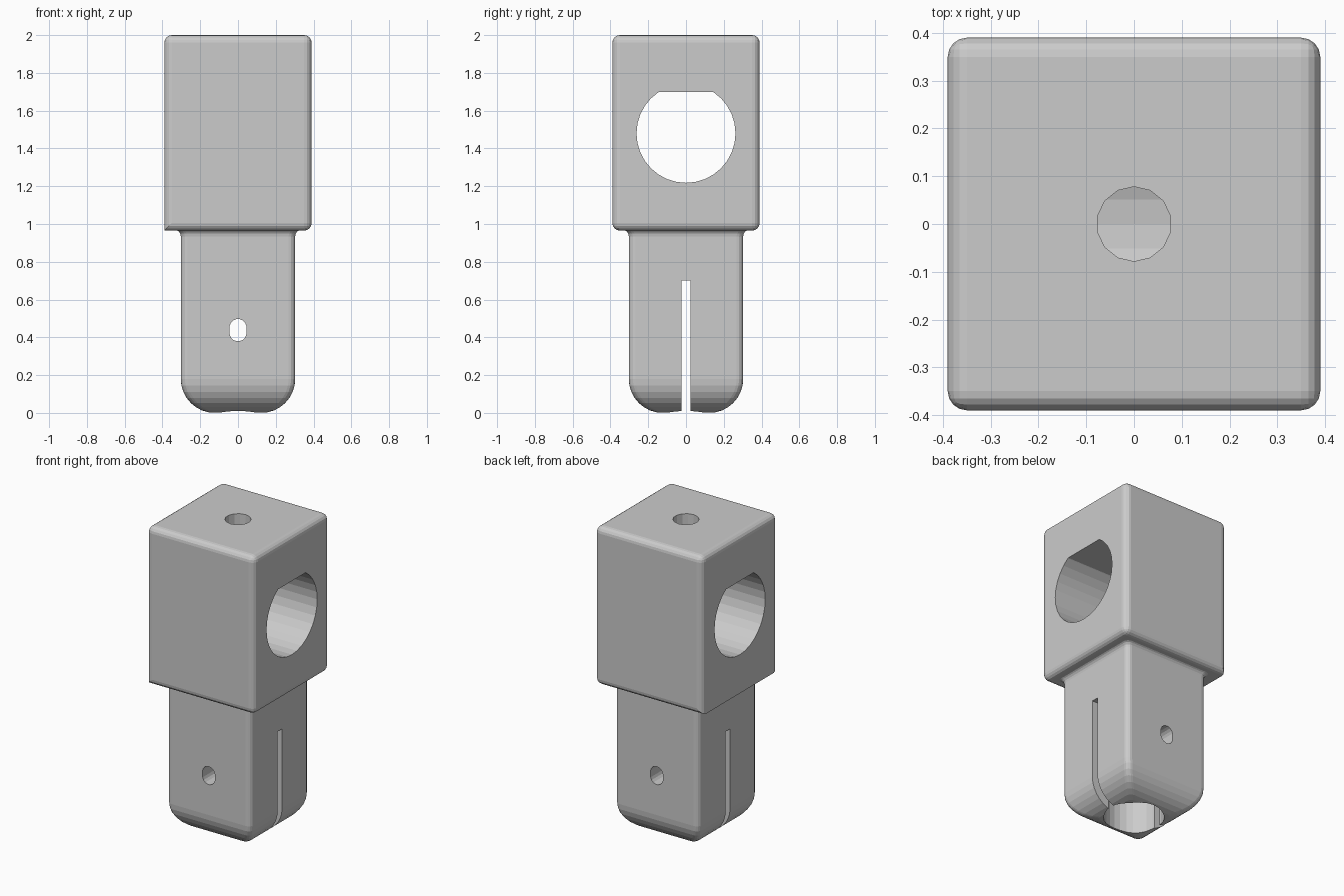
import bpy, bmesh, math

cube = bpy.data.objects.get("Cube")
if cube:
    bpy.data.objects.remove(cube, do_unlink=True)

metal = bpy.data.materials.new("plain grey metal")
metal.use_nodes = True
GREY = (0.6, 0.6, 0.6, 1)
metal.diffuse_color = GREY
metal.node_tree.nodes["Principled BSDF"].inputs["Base Color"].default_value = GREY


def finish(name, bm):
    bmesh.ops.recalc_face_normals(bm, faces=bm.faces)
    mesh = bpy.data.meshes.new(name)
    bm.to_mesh(mesh)
    bm.free()
    mesh.materials.append(metal)
    obj = bpy.data.objects.new(name, mesh)
    bpy.context.collection.objects.link(obj)
    return obj


def loft(name, rings):
    """Skin a list of equal-length closed rings and cap both ends."""
    bm = bmesh.new()
    rows = [[bm.verts.new(p) for p in ring] for ring in rings]
    n = len(rows[0])
    for a, b in zip(rows, rows[1:]):
        for i in range(n):
            j = (i + 1) % n
            bm.faces.new((a[i], a[j], b[j], b[i]))
    bm.faces.new(rows[0])
    bm.faces.new(rows[-1])
    return finish(name, bm)


def circle(r, n, phase=0.0):
    return [(r * math.cos(phase + math.tau * i / n),
             r * math.sin(phase + math.tau * i / n)) for i in range(n)]


def rounded_square(half, r, z, steps=4):
    pts = []
    for q in range(4):
        mid = math.pi / 4 + q * math.pi / 2
        cx = math.copysign(half - r, math.cos(mid))
        cy = math.copysign(half - r, math.sin(mid))
        for s in range(steps + 1):
            a = q * math.pi / 2 + s * math.pi / 2 / steps
            pts.append((cx + r * math.cos(a), cy + r * math.sin(a), z))
    return pts


# Square head, all edges rounded except the lower one on the -x side
bm = bmesh.new()
bmesh.ops.create_cube(bm, size=1)
for v in bm.verts:
    v.co = (v.co.x * 0.78, v.co.y * 0.78, 1.4825 + v.co.z * 1.035)
edges = [e for e in bm.edges
         if not all(v.co.x < 0 and v.co.z < 1.2 for v in e.verts)]
bmesh.ops.bevel(bm, geom=edges, offset=0.04, segments=4, profile=0.5,
                affect='EDGES', clamp_overlap=True)
body = finish("body", bm)

# Shank: rounded foot, straight sides, flared fillet under the head
R, F, W = 0.18, 0.035, 0.303
profile = []
for i in range(9):
    a = i * math.pi / 16
    profile.append((W - R + R * math.sin(a), R - R * math.cos(a)))
for i in range(5):
    a = i * math.pi / 8
    profile.append((W + F - F * math.cos(a), 0.935 + F * math.sin(a)))
profile.append((W + F, 1.0))
shank = loft("shank", [rounded_square(h, 0.035, z) for h, z in profile])

# Cutters
bore = [(y, min(1.48 + z, 1.70)) for y, z in circle(0.262, 32)]
bore = list(dict.fromkeys((round(y, 4), round(z, 4)) for y, z in bore))
flat_y = math.sqrt(0.262 ** 2 - 0.22 ** 2)
bore = [(y, z) for y, z in bore if z < 1.6999]
top_gap = [i for i, (y, z) in enumerate(bore) if y > 0 and z > 1.48][-1]
bore[top_gap + 1:top_gap + 1] = [(flat_y, 1.70), (-flat_y, 1.70)]
pin = [(x, 0.438 + z + math.copysign(0.014, z))
       for x, z in circle(0.045, 16, math.pi / 16)]
slot = [(-0.023, -0.1), (0.023, -0.1), (0.023, 0.70), (-0.023, 0.70)]
cutters = [
    loft("cross_bore_cutter", [[(x, y, z) for y, z in bore] for x in (-1, 1)]),
    loft("slot_cutter", [[(x, y, z) for y, z in slot] for x in (-1, 1)]),
    loft("pin_hole_cutter", [[(x, y, z) for x, z in pin] for y in (-1, 1)]),
    loft("top_hole_cutter", [[(x, y, z) for x, y in circle(0.078, 14, math.pi / 14)]
                             for z in (1.5, 2.2)]),
    loft("socket_cutter", [[(x, y, z) for x, y in circle(0.18, 28)]
                           for z in (-0.2, 0.70)]),
]


def boolean(tool, operation):
    mod = body.modifiers.new(tool.name, 'BOOLEAN')
    mod.operation = operation
    mod.solver = 'EXACT'
    mod.object = tool


# Join the shank, then cut every opening
boolean(shank, 'UNION')
for cutter in cutters:
    boolean(cutter, 'DIFFERENCE')
bpy.context.view_layer.update()
result = bpy.data.meshes.new_from_object(
    body.evaluated_get(bpy.context.evaluated_depsgraph_get()))
body.modifiers.clear()
body.data = result
body.name = "clamp_post"
for tool in [shank] + cutters:
    bpy.data.objects.remove(tool, do_unlink=True)
